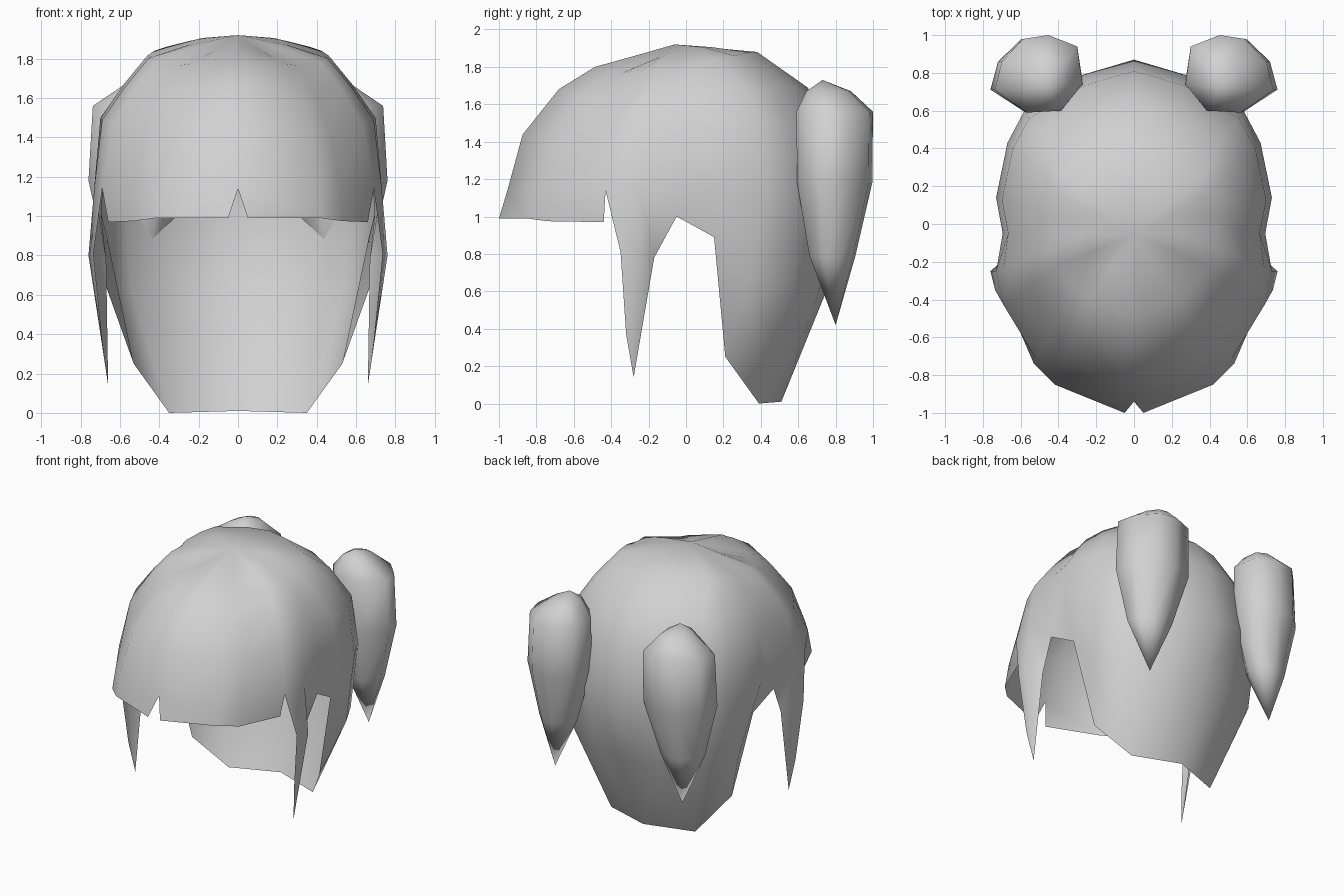
import bpy, bmesh

cube = bpy.data.objects.get("Cube")
if cube:
    bpy.data.objects.remove(cube, do_unlink=True)

hair = bpy.data.materials.new("hair grey")
hair.use_nodes = True
GREY = (0.64, 0.64, 0.64, 1)
hair.diffuse_color = GREY
hair.node_tree.nodes["Principled BSDF"].inputs["Base Color"].default_value = GREY


def finish(bm, name):
    """Mirror the half mesh in x, shade it smooth and link it."""
    geom = bm.verts[:] + bm.edges[:] + bm.faces[:]
    bmesh.ops.mirror(bm, geom=geom, axis='X', merge_dist=0.002)
    bmesh.ops.remove_doubles(bm, verts=bm.verts, dist=0.002)
    bmesh.ops.recalc_face_normals(bm, faces=bm.faces)
    # open shell: make sure the outside faces outward
    if sum(f.normal.z * f.calc_area() for f in bm.faces if f.calc_center_median().z > 1.6) < 0:
        bmesh.ops.reverse_faces(bm, faces=bm.faces)
    for f in bm.faces:
        f.smooth = True
    me = bpy.data.meshes.new(name)
    bm.to_mesh(me)
    bm.free()
    me.materials.append(hair)
    ob = bpy.data.objects.new(name, me)
    bpy.context.collection.objects.link(ob)


# --- Hair cap: the brow-level outline (half), front to back ---
outline = [(0, -.94, 1.14), (.06, -.955, 1.14), (.42, -.82, 1.14), (.52, -.71, 1.14),
           (.69, -.43, 1.14), (.73, -.25, 1.15), (.695, -.05, 1.0), (.73, .14, 1.15),
           (.67, .43, 1.1), (.58, .6, 1.1), (.27, .79, 1.05), (0, .87, 1.0)]
# rings above it: front y, front z, half width, side z, back y, back z
rings = [(-.86, 1.44, .69, 1.5, .81, 1.42), (-.67, 1.68, .57, 1.67, .65, 1.69),
         (-.48, 1.80, .455, 1.81, .38, 1.88), (-.27, 1.86, .23, 1.88, .16, 1.90)]
YC = -.05
bm = bmesh.new()
V = lambda *p: bm.verts.new(p)
F = lambda *v: bm.faces.new(v)

rim = [V(*p) for p in outline]
low = rim
for yf, zf, half, zs, yb, zb in rings:
    ring = []
    for x, y, z in outline:
        back = y > YC
        t = (y - YC) / (.92 if back else -.89)      # 0 at the side, 1 at front or back
        ye, ze = (yb, zb) if back else (yf, zf)
        diag = max(0, 4 * t * t * (1 - t * t))      # 1 on the diagonals
        shrink, drop = (1, -.015) if back else (1 - .07 * diag, .04)
        ring.append(V(x / .72 * half * shrink, YC + t * (ye - YC) * shrink,
                      zs + (ze - zs) * t * t - drop * diag))
    for i in range(len(rim) - 1):
        F(low[i], low[i + 1], ring[i + 1], ring[i])
    low = ring
crown = V(0, -.06, 1.92)
for i in range(len(rim) - 1):
    F(low[i], low[i + 1], crown)

# fringe with a centre notch
hem = [V(.05, -1, .99), V(.42, -.85, .99), V(.53, -.74, .975), V(.66, -.44, .97)]
F(rim[0], hem[0], rim[1])
for i in range(3):
    F(rim[i + 1], hem[i], hem[i + 1], rim[i + 2])

# pointed side lock
front, ridge, rear = V(.735, -.35, .81), V(.76, -.25, .8), V(.67, -.17, .78)
mid, tip = V(.69, -.32, .37), V(.66, -.28, .14)
F(rim[4], front, ridge, rim[5])
F(rim[5], ridge, rear, rim[6])
F(front, mid, ridge)
F(mid, tip, ridge)
F(ridge, tip, rear)

# long back hair
side = V(.665, .15, .89)
b8, b9, b10, b11 = V(.67, .33, .64), V(.54, .57, .62), V(.26, .71, .6), V(0, .75, .6)
a, b, c = V(.53, .21, .25), V(.35, .39, 0), V(0, .51, .01)
F(rim[6], side, rim[7])
F(rim[7], side, b8, rim[8])
F(side, a, b8)
F(rim[8], b8, b9, rim[9])
F(b8, a, b, b9)
F(rim[9], b9, b10, rim[10])
F(b9, b, b10)
F(rim[10], b10, b11, rim[11])
F(b10, b, c, b11)
finish(bm, "hair_cap")

# --- Pigtails: eight-sided tapering bunches, widest outline as offsets from its centre ---
bunch = [(-.055, .21), (.085, .19), (.205, .07), (.245, -.08),
         (.065, -.20), (-.125, -.19), (-.245, -.05), (-.215, .15)]
# centre x, centre y, z, x scale, y scale
sections = [(.47, .76, 1.67, .43, .58), (.505, .79, 1.56, .95, 1),
            (.515, .79, 1.18, 1, .98), (.525, .78, .79, .6, .6)]
bm = bmesh.new()
top, point = V(.46, .73, 1.73), V(.53, .80, .42)
prev = None
for cx, cy, z, sx, sy in sections:
    ring = [V(cx + dx * sx, cy + dy * sy, z) for dx, dy in bunch]
    for k in range(8):
        j = (k + 1) % 8
        if prev:
            F(prev[k], ring[k], ring[j], prev[j])
        else:
            F(top, ring[k], ring[j])
    prev = ring
for k in range(8):
    F(prev[k], point, prev[(k + 1) % 8])
finish(bm, "pigtails")
